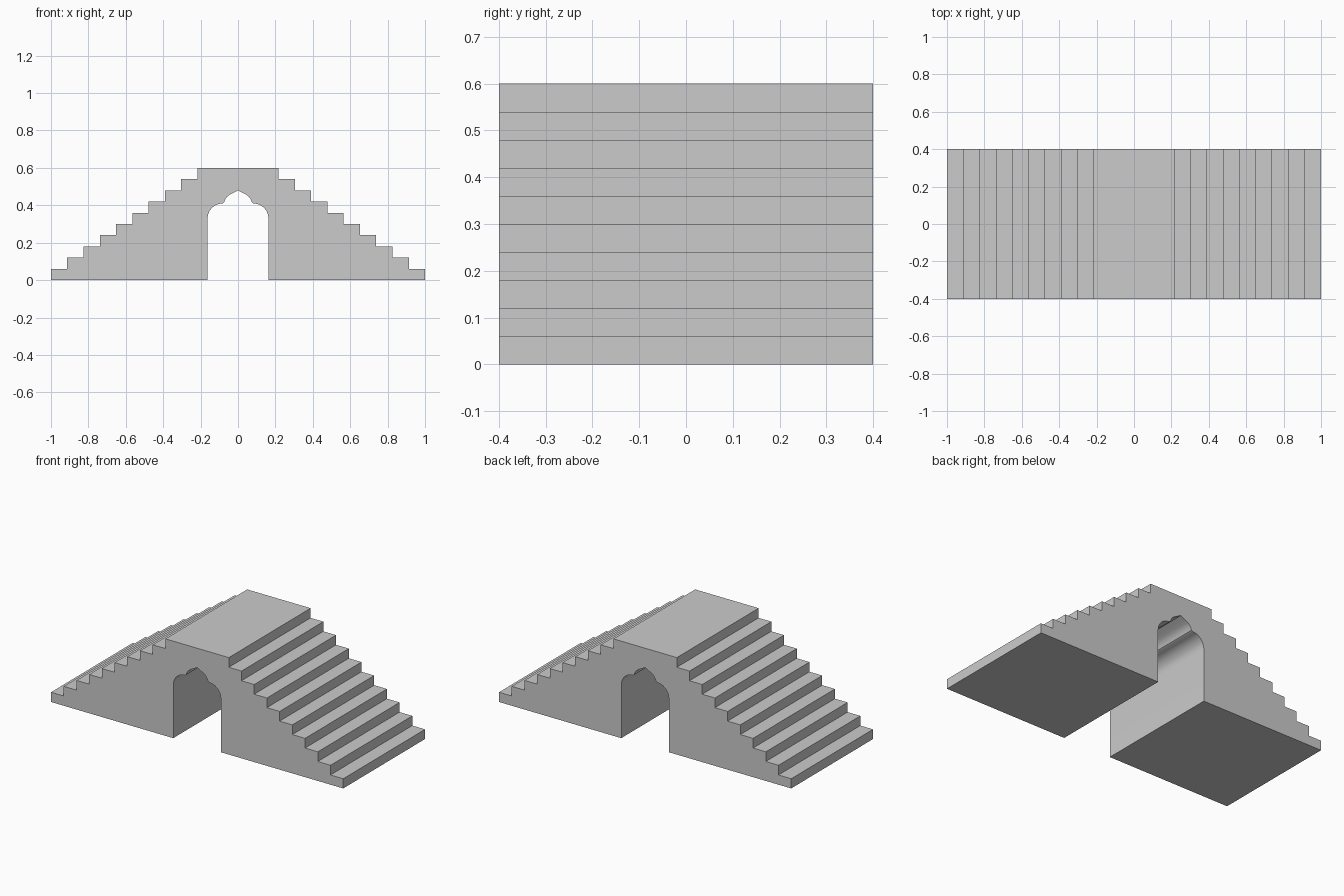
import bpy, bmesh, math

if "Cube" in bpy.data.objects:
    bpy.data.objects.remove(bpy.data.objects["Cube"])

STEPS, RISE, TREAD, HALF_DEPTH = 10, 0.06, 0.087, 0.4

# Right half of the arched opening, from the floor up to the pointed crown
arch = [(0.163, 0.0)]
for i in range(7):
    a = math.radians(90 * i / 6)
    arch.append((0.083 + 0.08 * math.cos(a), 0.33 + 0.08 * math.sin(a)))
arch += [(0.075, 0.415), (0.069, 0.431), (0.059, 0.445), (0.045, 0.456), (0.022, 0.468)]

# Right half of the staircase, from the outer foot up to the landing
stairs = []
for i in range(STEPS):
    x = 1 - i * TREAD
    stairs += [(x, i * RISE), (x, (i + 1) * RISE)]


def mirrored(points):
    return [(-x, z) for x, z in points]


# Closed outline: right stairs, left stairs, left arch, crown, right arch
outline = (stairs + mirrored(stairs)[::-1] + mirrored(arch)
           + [(0.0, 0.48)] + arch[::-1])

# Extrude the outline through the depth
bm = bmesh.new()
face = bm.faces.new([bm.verts.new((x, -HALF_DEPTH, z)) for x, z in outline])
extruded = bmesh.ops.extrude_face_region(bm, geom=[face], use_keep_orig=True)
new_verts = [g for g in extruded["geom"] if isinstance(g, bmesh.types.BMVert)]
bmesh.ops.translate(bm, verts=new_verts, vec=(0, 2 * HALF_DEPTH, 0))
bmesh.ops.recalc_face_normals(bm, faces=bm.faces)

mesh = bpy.data.meshes.new("stair_bridge")
bm.to_mesh(mesh)
bm.free()
bridge = bpy.data.objects.new("stair_bridge", mesh)
bpy.context.collection.objects.link(bridge)

# Smooth the arch while keeping step edges crisp
bpy.context.view_layer.objects.active = bridge
bridge.select_set(True)
bpy.ops.object.shade_smooth_by_angle(angle=math.radians(30))
